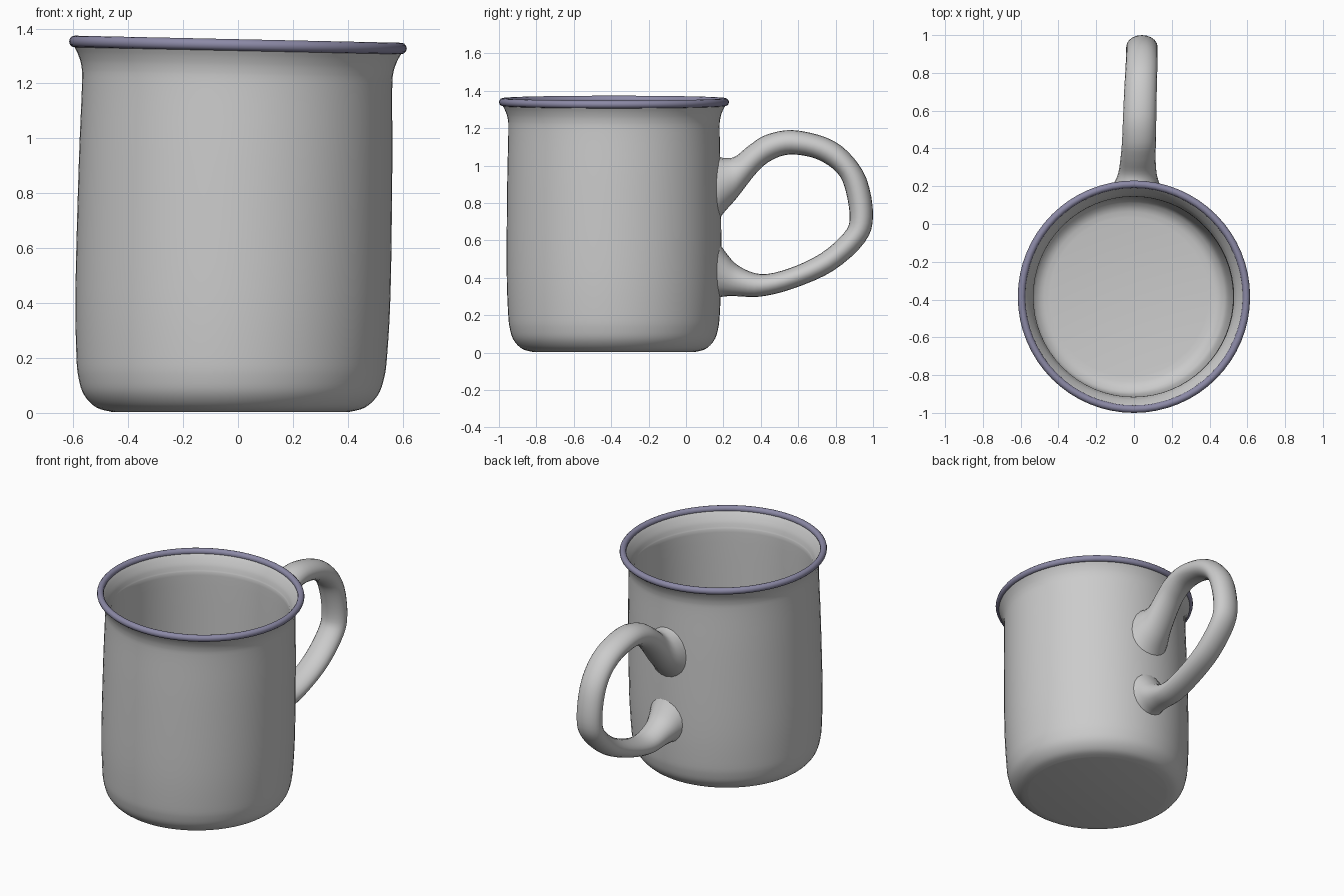
import bpy, bmesh
from math import cos, sin, tau, radians
from mathutils import Vector

if "Cube" in bpy.data.objects:
    bpy.data.objects.remove(bpy.data.objects["Cube"])

CY = -0.385      # mug axis in y
SIDES = 64


def spline(points, steps):
    """Catmull-Rom through tuples of any length."""
    pts = [points[0]] + list(points) + [points[-1]]
    out = []
    for a, b, c, d in zip(pts, pts[1:], pts[2:], pts[3:]):
        for i in range(steps):
            t = i / steps
            out.append(tuple(
                0.5 * (2 * q + (r - p) * t + (2 * p - 5 * q + 4 * r - s) * t * t
                       + (3 * q - p - 3 * r + s) * t ** 3)
                for p, q, r, s in zip(a, b, c, d)))
    return out + [tuple(points[-1])]


def loft(name, rings, loop=False):
    """Skin closed rings; cap the ends unless the rings form a loop."""
    bm = bmesh.new()
    rows = [[bm.verts.new(p) for p in ring] for ring in rings]
    pairs = list(zip(rows, rows[1:]))
    if loop:
        pairs.append((rows[-1], rows[0]))
    for a, b in pairs:
        for i in range(len(a)):
            j = (i + 1) % len(a)
            bm.faces.new((a[i], a[j], b[j], b[i]))
    if not loop:
        bm.faces.new(rows[0])
        bm.faces.new(rows[-1])
    bmesh.ops.recalc_face_normals(bm, faces=bm.faces)
    mesh = bpy.data.meshes.new(name)
    bm.to_mesh(mesh)
    bm.free()
    obj = bpy.data.objects.new(name, mesh)
    bpy.context.collection.objects.link(obj)
    bpy.ops.object.select_all(action='DESELECT')
    obj.select_set(True)
    bpy.context.view_layer.objects.active = obj
    bpy.ops.object.shade_smooth_by_angle(angle=radians(50))
    return obj


def circle(r, z):
    """Ring of the slightly leaning mug."""
    ring = []
    for i in range(SIDES):
        x, y = r * cos(tau * i / SIDES), r * sin(tau * i / SIDES)
        ring.append((x - 0.027 + 0.02 * z, y + CY, z - 0.016 * x * z))
    return ring


# Cup: outer wall up to the lip, then the inner wall down to the floor
cup_profile = [
    (0.43, 0.003), (0.49, 0.02), (0.535, 0.065), (0.556, 0.125), (0.566, 0.21),
    (0.574, 0.45), (0.571, 0.9), (0.565, 1.18), (0.568, 1.25), (0.582, 1.295),
    (0.602, 1.335), (0.588, 1.345), (0.558, 1.305), (0.535, 1.25), (0.53, 1.15),
    (0.537, 0.5), (0.525, 0.15), (0.485, 0.065), (0.42, 0.045)]
loft("cup", [circle(r, z) for r, z in spline(cup_profile, 4)])

# Rim bead
rim = loft("rim", [circle(0.595 + 0.02 * cos(tau * k / 12), 1.34 + 0.021 * sin(tau * k / 12))
                   for k in range(12)], loop=True)
blue = bpy.data.materials.new("rim_blue")
blue.diffuse_color = (0.26, 0.25, 0.38, 1)
blue.use_nodes = True
blue.node_tree.nodes["Principled BSDF"].inputs["Base Color"].default_value = blue.diffuse_color
rim.data.materials.append(blue)

# Handle stations: inner y, z, outer y, z, centre x, half width
handle_stations = [
    (0.15, 0.67, 0.15, 1.055, 0.012, 0.145),
    (0.20, 0.745, 0.21, 1.04, 0.013, 0.125),
    (0.27, 0.825, 0.265, 1.05, 0.018, 0.102),
    (0.38, 0.965, 0.34, 1.11, 0.022, 0.092),
    (0.46, 1.03, 0.43, 1.165, 0.027, 0.09),
    (0.56, 1.06, 0.57, 1.19, 0.03, 0.088),
    (0.70, 1.035, 0.75, 1.15, 0.035, 0.086),
    (0.81, 0.96, 0.87, 1.07, 0.04, 0.084),
    (0.855, 0.86, 0.965, 0.93, 0.042, 0.083),
    (0.875, 0.72, 1.0, 0.73, 0.042, 0.083),
    (0.845, 0.64, 0.955, 0.59, 0.041, 0.083),
    (0.72, 0.53, 0.79, 0.44, 0.037, 0.084),
    (0.55, 0.45, 0.58, 0.345, 0.033, 0.085),
    (0.40, 0.42, 0.40, 0.30, 0.028, 0.086),
    (0.28, 0.465, 0.27, 0.302, 0.022, 0.092),
    (0.21, 0.54, 0.20, 0.30, 0.018, 0.11),
    (0.15, 0.63, 0.15, 0.285, 0.015, 0.135)]
rings = []
for iy, iz, oy, oz, cx, w in spline(handle_stations, 4):
    inner, outer = Vector((cx, iy, iz)), Vector((cx, oy, oz))
    mid, half = (inner + outer) / 2, (outer - inner) / 2
    rings.append([mid + half * cos(tau * k / 20) + Vector((w * sin(tau * k / 20), 0, 0))
                  for k in range(20)])
loft("handle", rings)
